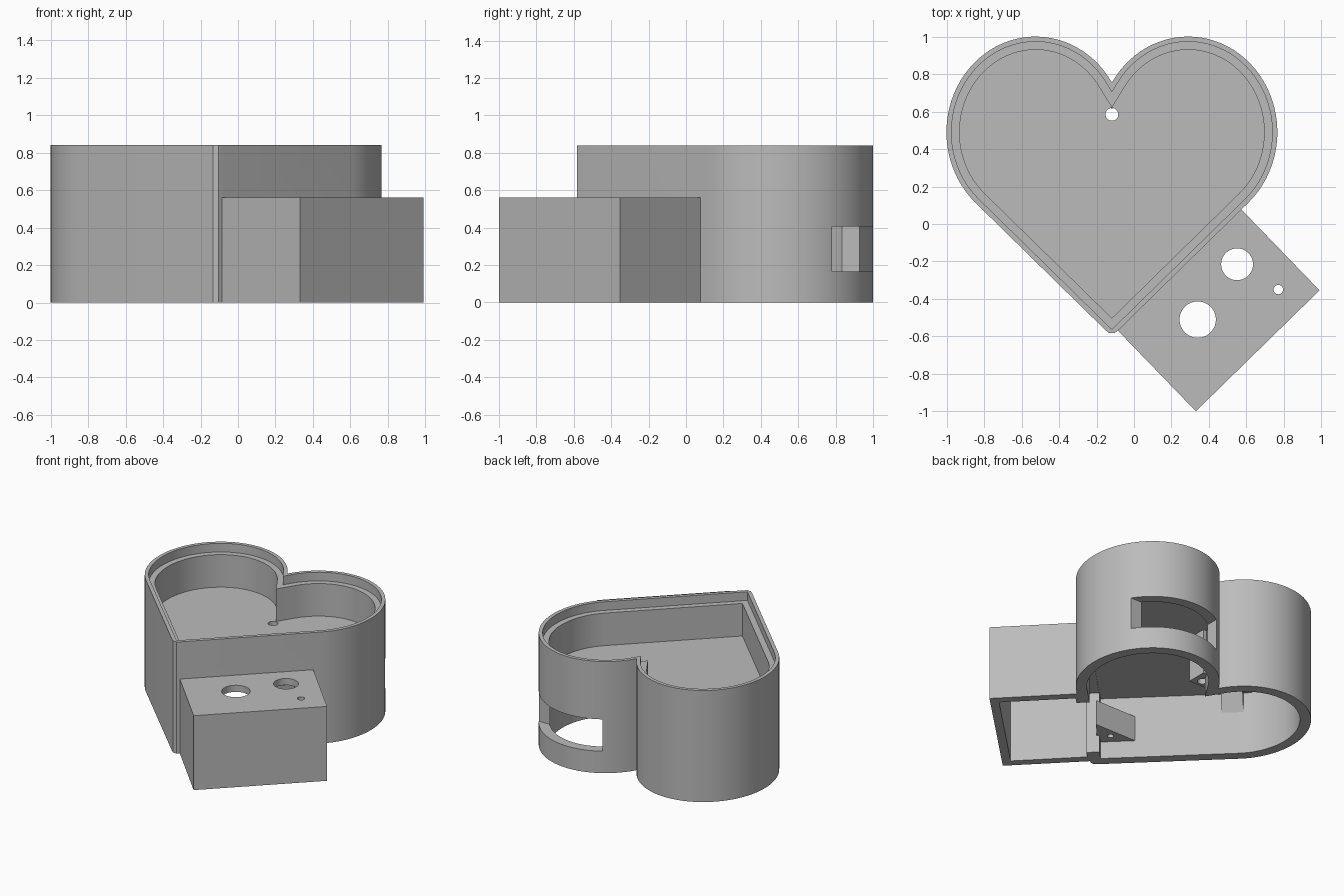
import bpy, bmesh, math
from mathutils import Vector

cube = bpy.data.objects.get("Cube")
if cube:
    bpy.data.objects.remove(cube, do_unlink=True)

AXIS = -0.118          # x of the heart's symmetry line
WALL = 0.075
CEILING, FLOOR, LEDGE, TOP = 0.47, 0.53, 0.775, 0.84

grey = bpy.data.materials.new("grey plastic")
grey.use_nodes = True
grey.diffuse_color = (0.5, 0.5, 0.5, 1)
grey.node_tree.nodes["Principled BSDF"].inputs["Base Color"].default_value = (0.5, 0.5, 0.5, 1)


def make_object(name, bm):
    bmesh.ops.recalc_face_normals(bm, faces=bm.faces)
    mesh = bpy.data.meshes.new(name)
    bm.to_mesh(mesh)
    bm.free()
    obj = bpy.data.objects.new(name, mesh)
    bpy.context.collection.objects.link(obj)
    return obj


def prism(name, outline, z0, z1):
    bm = bmesh.new()
    face = bm.faces.new([bm.verts.new((x, y, z0)) for x, y in outline])
    new = bmesh.ops.extrude_face_region(bm, geom=[face])["geom"]
    verts = [v for v in new if isinstance(v, bmesh.types.BMVert)]
    bmesh.ops.translate(bm, verts=verts, vec=(0, 0, z1 - z0))
    return make_object(name, bm)


def hull(name, points):
    bm = bmesh.new()
    bmesh.ops.convex_hull(bm, input=[bm.verts.new(p) for p in points])
    return make_object(name, bm)


def circle(x, y, r, n=40):
    return [(x + r * math.cos(2 * math.pi * i / n), y + r * math.sin(2 * math.pi * i / n))
            for i in range(n)]


def rect(x0, x1, y0, y1):
    return [(x0, y0), (x1, y0), (x1, y1), (x0, y1)]


def heart(inset=0.0, steps=44):
    """Heart outline, counter-clockwise, mitred inwards by inset."""
    cx, cy, a, b = 0.407, 0.49, 0.476, 0.51
    start, end = math.radians(-47.5), math.acos(-cx / a)
    lobe = [(cx + a * math.cos(t), cy + b * math.sin(t))
            for t in (start + (end - start) * i / steps for i in range(steps + 1))]
    lobe[-1] = (0, lobe[-1][1])
    if inset:
        tip = [(0, -0.6)]
    else:
        tip = [(-0.035, -0.566), (-0.015, -0.582), (0.015, -0.582), (0.035, -0.566)]
    pts = [Vector(p) for p in tip + lobe + [(-x, y) for x, y in reversed(lobe[:-1])]]
    out = []
    for i, p in enumerate(pts):
        d0 = (p - pts[i - 1]).normalized()
        d1 = (pts[(i + 1) % len(pts)] - p).normalized()
        n0, n1 = Vector((-d0.y, d0.x)), Vector((-d1.y, d1.x))
        q = p + (n0 + n1) * inset / (1 + n0.dot(n1))
        out.append((q.x + AXIS, q.y))
    return out


def side_rect(s0, s1, t0, t1):
    """Rectangle in the slanted frame of the side box."""
    u, v, origin = Vector((0.715, 0.699)), Vector((0.695, -0.719)), Vector((-0.08, -0.575))
    return [tuple(origin + u * s + v * t)
            for s, t in ((s0, t0), (s0, t1), (s1, t1), (s1, t0))]


body = prism("heart_case", heart(), 0, TOP)


def combine(other, operation):
    mod = body.modifiers.new("combine", "BOOLEAN")
    mod.operation, mod.solver, mod.object = operation, "EXACT", other
    bpy.context.view_layer.objects.active = body
    bpy.ops.object.modifier_apply(modifier=mod.name)
    bpy.data.objects.remove(other, do_unlink=True)


# Side box joined to the heart
combine(prism("side_box", side_rect(0, 0.923, -0.05, 0.59), 0, 0.56), "UNION")

# Upper tray with lid ledge, and open lower cavities
for name, outline, z0, z1 in (
        ("tray", heart(0.07), FLOOR, 1),
        ("lid_ledge", heart(0.027), LEDGE, 1),
        ("lower_cavity", heart(WALL), -0.1, CEILING),
        ("box_cavity", side_rect(0.06, 0.863, 0.005, 0.53), -0.1, 0.51),
        ("passage", side_rect(0.12, 0.8, -0.13, 0.05), -0.1, CEILING - 0.005),
        ("port_slot", rect(0.045, 0.68, 0.78, 1.1), 0.165, 0.405)):
    combine(prism(name, outline, z0, z1), "DIFFERENCE")

# Screw mounts in the tip and under the notch
combine(prism("tip_mount", [(AXIS, -0.53), (AXIS + 0.18, -0.33), (AXIS - 0.18, -0.33)],
              0.13, 0.32), "UNION")
combine(prism("notch_mount", rect(AXIS - 0.07, AXIS + 0.07, 0.53, 0.68), 0.13, 0.5), "UNION")

# Sloped gusset under the tray
base, along, inward = Vector((-0.77, 0.13, 0)), Vector((-0.053, 0.053, 0)), Vector((0.7, 0.7, 0))
gusset = []
for side in (-1, 1):
    for depth, z in ((-0.04, 0.24), (-0.04, 0.49), (0.11, 0.49)):
        gusset.append(base + along * side + inward * depth + Vector((0, 0, z)))
combine(hull("gusset", gusset), "UNION")

# Round holes
for x, y, r, z0, z1 in ((0.55, -0.215, 0.085, 0.4, 0.7),
                        (0.34, -0.51, 0.097, 0.4, 0.7),
                        (0.77, -0.35, 0.025, 0.4, 0.7),
                        (AXIS, 0.585, 0.034, 0.05, 0.7),
                        (AXIS, -0.39, 0.022, 0.05, 0.4)):
    combine(prism("hole", circle(x, y, r), z0, z1), "DIFFERENCE")

body.data.materials.clear()
body.data.materials.append(grey)
for face in body.data.polygons:
    face.material_index = 0
bpy.ops.object.select_all(action="DESELECT")
body.select_set(True)
bpy.context.view_layer.objects.active = body
bpy.ops.object.shade_smooth_by_angle(angle=math.radians(30))
